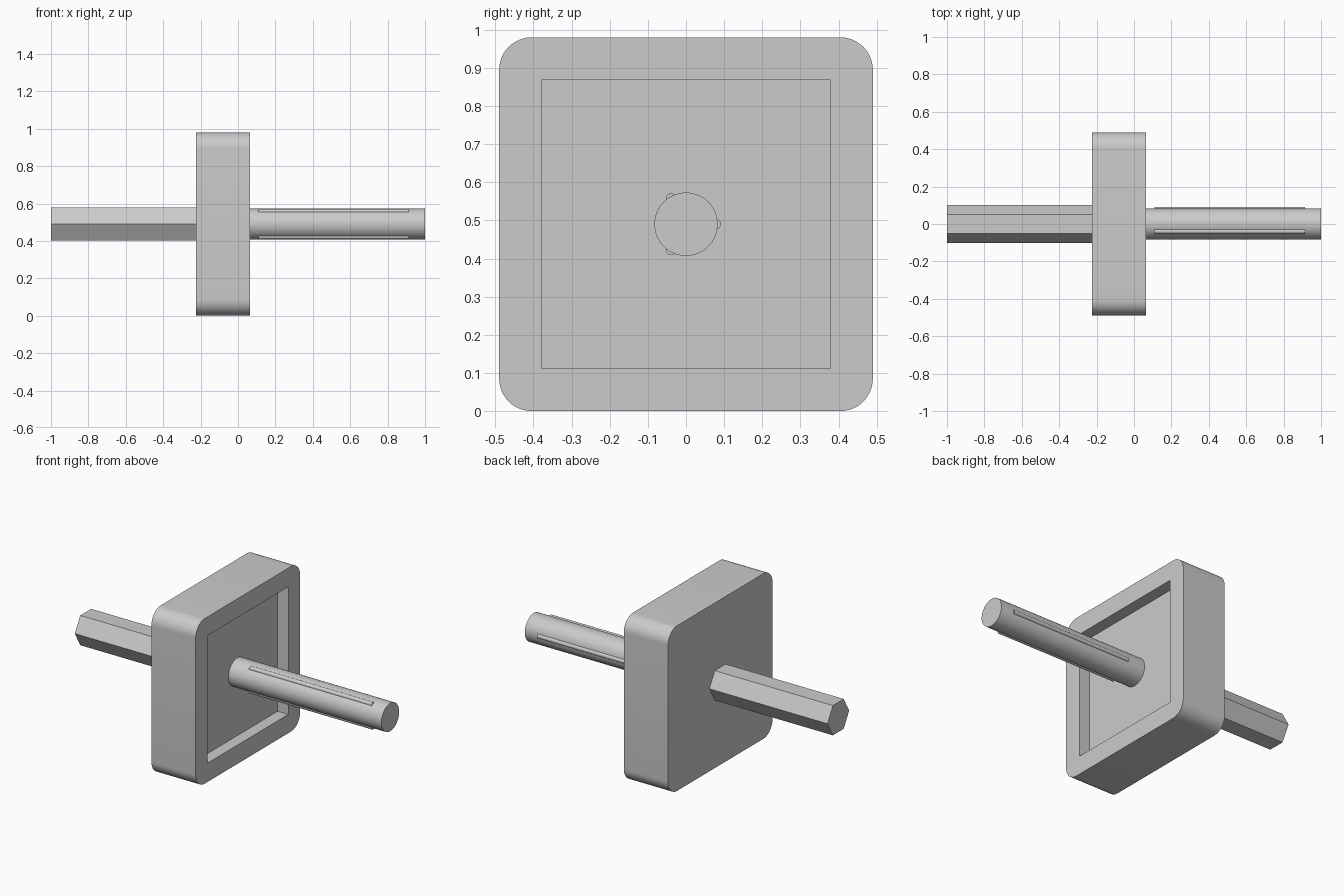
import bpy, bmesh, math
from mathutils import Matrix

cube = bpy.data.objects.get("Cube")
if cube:
    bpy.data.objects.remove(cube, do_unlink=True)

MID = 0.49          # height of the shaft axis
BACK, FRONT, FLOOR = -0.225, 0.065, -0.005

grey = bpy.data.materials.new("plain grey")
grey.use_nodes = True
grey.diffuse_color = (0.6, 0.6, 0.6, 1)
grey.node_tree.nodes["Principled BSDF"].inputs["Base Color"].default_value = (0.6, 0.6, 0.6, 1)


def finish(bm, name, smooth=False):
    bmesh.ops.recalc_face_normals(bm, faces=bm.faces)
    mesh = bpy.data.meshes.new(name)
    bm.to_mesh(mesh)
    bm.free()
    mesh.materials.append(grey)
    ob = bpy.data.objects.new(name, mesh)
    bpy.context.collection.objects.link(ob)
    if smooth:
        bpy.ops.object.select_all(action='DESELECT')
        ob.select_set(True)
        bpy.context.view_layer.objects.active = ob
        bpy.ops.object.shade_smooth_by_angle(angle=math.radians(30))
    return ob


def rod(name, x0, x1, radius, sides, y=0, z=0, smooth=True):
    """Prism along x, with one corner pointing straight up."""
    bm = bmesh.new()
    place = Matrix.Translation(((x0 + x1) / 2, y, MID + z)) @ Matrix.Rotation(math.pi / 2, 4, 'Y')
    bmesh.ops.create_cone(bm, cap_ends=True, segments=sides, radius1=radius,
                          radius2=radius, depth=x1 - x0, matrix=place)
    return finish(bm, name, smooth)


def box(x0, x1, side):
    bm = bmesh.new()
    place = Matrix.Translation(((x0 + x1) / 2, 0, MID)) @ Matrix.Diagonal((x1 - x0, side, side, 1))
    bmesh.ops.create_cube(bm, size=1, matrix=place)
    return bm


# Square plate with rounded corners
bm = box(BACK, FRONT, 2 * MID)
corners = [e for e in bm.edges if abs(e.verts[0].co.x - e.verts[1].co.x) > 0.1]
bmesh.ops.bevel(bm, geom=corners, offset=0.085, segments=12, profile=0.5, affect='EDGES')
plate = finish(bm, "plate")

# Square recess cut into the shaft side
cutter = finish(box(FLOOR, FRONT + 0.1, 0.757), "recess_cutter")
cutter.hide_render = True
cut = plate.modifiers.new("recess", 'BOOLEAN')
cut.operation, cut.solver, cut.object = 'DIFFERENCE', 'EXACT', cutter
bpy.context.view_layer.objects.active = plate
bpy.ops.object.modifier_apply(modifier=cut.name)
bpy.data.objects.remove(cutter, do_unlink=True)
bpy.ops.object.select_all(action='DESELECT')
plate.select_set(True)
bpy.ops.object.shade_smooth_by_angle(angle=math.radians(30))

# Hexagonal drive and round shaft
# (a corner of the hexagon points up)
rod("hex_drive", -1, BACK, 0.102, 6, smooth=False)
rod("round_shaft", FLOOR, 1, 0.083, 64)

# Three raised ribs spaced around the shaft
for i in range(3):
    a = math.tau * i / 3
    rod(f"shaft_rib_{i + 1}", 0.11, 0.915, 0.0135, 24,
        0.078 * math.cos(a), 0.078 * math.sin(a))
